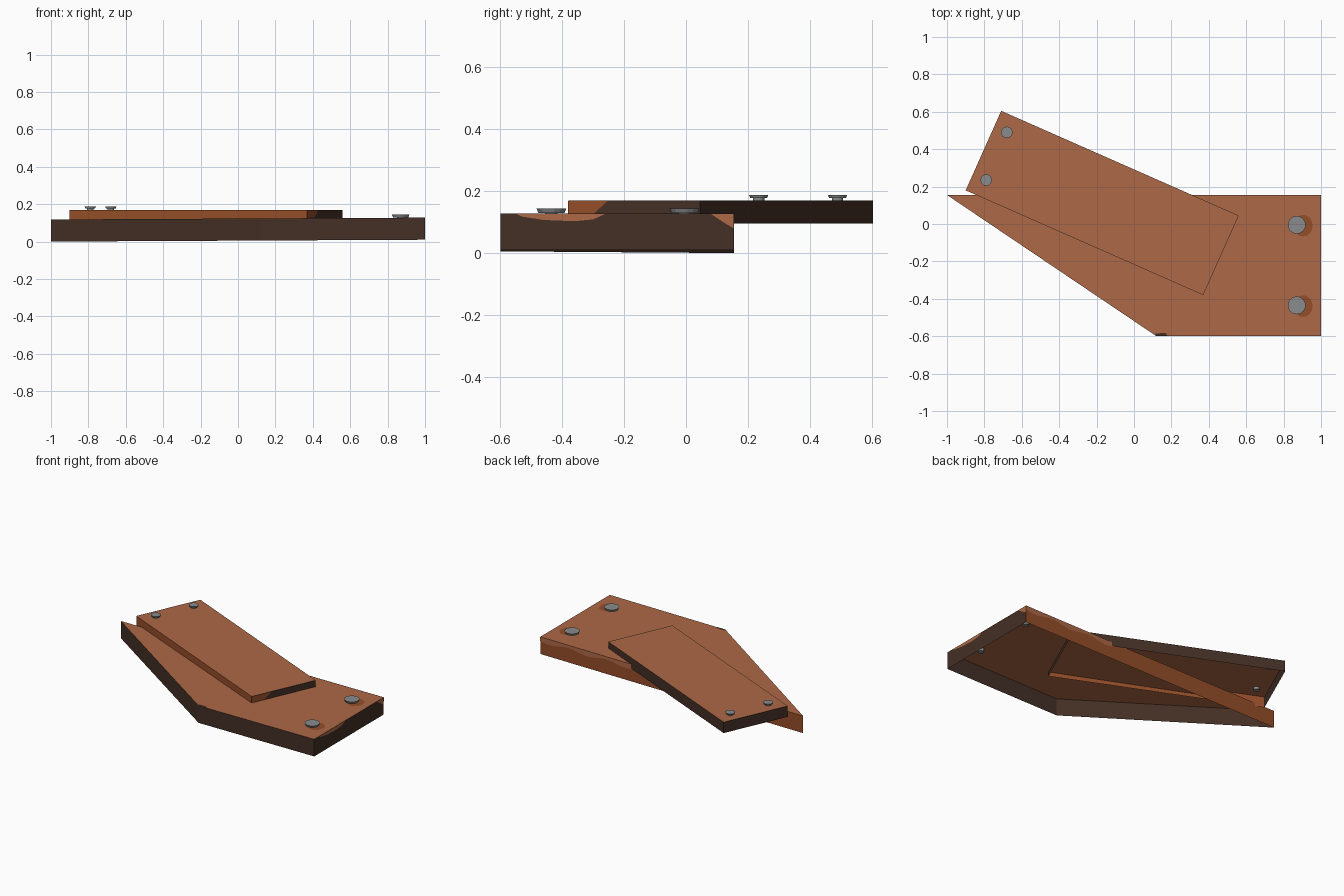
import bpy, bmesh, math

if "Cube" in bpy.data.objects:
    bpy.data.objects.remove(bpy.data.objects["Cube"])

def material(name, rgb):
    m = bpy.data.materials.new(name)
    m.diffuse_color = (*rgb, 1)
    m.use_nodes = True
    m.node_tree.nodes["Principled BSDF"].inputs["Base Color"].default_value = m.diffuse_color
    return m

brown = material("light_rust_brown", (0.42, 0.14, 0.062))
orange = material("deep_rust_orange", (0.30, 0.075, 0.022))
dark = material("dark_rust", (0.058, 0.029, 0.019))
steel = material("bolt_grey", (0.25, 0.26, 0.265))

def finish(bm, name, mats):
    me = bpy.data.meshes.new(name)
    bm.to_mesh(me)
    bm.free()
    for m in mats:
        me.materials.append(m)
    ob = bpy.data.objects.new(name, me)
    bpy.context.collection.objects.link(ob)
    return ob

def tray(name, outline, walls, bottom, top, slope=0.0):
    """Sheet panel with folded-down rims, open underneath.
    walls: material index of the rim starting at each corner."""
    bm = bmesh.new()
    lift = lambda x: slope * (x + 1)
    up = [bm.verts.new((x, y, top + lift(x))) for x, y in outline]
    low = [bm.verts.new((x, y, bottom + lift(x))) for x, y in outline]
    bm.faces.new(up)
    for i in range(len(outline)):
        j = (i + 1) % len(outline)
        f = bm.faces.new((low[i], low[j], up[j], up[i]))
        f.material_index = walls[i]
    return finish(bm, name, (brown, orange, dark))

def patch(name, points, mat):
    """Painted stain as a very thin sheet."""
    bm = bmesh.new()
    bm.faces.new([bm.verts.new(p) for p in points])
    return finish(bm, name, (mat,))

def bolt(name, x, y, z, r, head, shaft_r, shaft):
    """Flared head on a short shaft; z is the top of the head."""
    bm = bmesh.new()
    for r1, r2, z0, z1 in ((r * 0.88, r, z - head, z),
                           (shaft_r, shaft_r, z - head - shaft, z - head)):
        geo = bmesh.ops.create_cone(bm, cap_ends=True, segments=14, radius1=r1,
                                    radius2=r2, depth=z1 - z0)
        bmesh.ops.translate(bm, verts=geo["verts"], vec=(x, y, (z0 + z1) / 2))
    return finish(bm, name, (steel,))

# Large base panel, slightly raised to the right; back rim is orange
tray("base_panel", [(-1, 0.155), (0.12, -0.6), (1, -0.6), (1, 0.155)],
     (2, 2, 2, 1), 0.0, 0.118, 0.005)
# Slanted plank lying through the panel top; front rim is orange
tray("slanted_plank", [(-0.71, 0.605), (-0.9, 0.18), (0.37, -0.38), (0.56, 0.045)],
     (2, 1, 2, 2), 0.095, 0.17)

# Bolts, with stains beside the base ones
for i, y in enumerate((-0.005, -0.435)):
    bolt(f"base_bolt_{i + 1}", 0.87, y, 0.144, 0.048, 0.014, 0.02, 0.025)
    ring = [math.tau * k / 16 for k in range(16)]
    patch(f"bolt_stain_{i + 1}",
          [(0.905 + 0.05 * math.cos(a), y - 0.004 + 0.058 * math.sin(a), 0.1295)
           for a in ring], orange)
for i, (x, y) in enumerate(((-0.68, 0.49), (-0.79, 0.235))):
    bolt(f"plank_bolt_{i + 1}", x, y, 0.188, 0.031, 0.010, 0.018, 0.025)

# Worn light areas along the top of the right rim
patch("right_rim_wear_front", [(1.001, -0.55, 0.127), (1.001, -0.53, 0.118),
      (1.001, -0.46, 0.107), (1.001, -0.36, 0.103), (1.001, -0.30, 0.109),
      (1.001, -0.26, 0.127)], brown)
patch("right_rim_wear_back", [(1.001, 0.08, 0.127), (1.001, 0.12, 0.10),
      (1.001, 0.154, 0.08), (1.001, 0.154, 0.127)], brown)
# Worn wavy band along the top of the back rim
xs = [1 - 0.05 * k for k in range(15)]
top_z = lambda x: 0.118 + 0.005 * (x + 1)
patch("back_rim_wear",
      [(x, 0.156, top_z(x)) for x in xs] +
      [(x, 0.156, top_z(x) - 0.028 - 0.010 * math.sin(22 * x)) for x in reversed(xs)],
      brown)
# Worn end of the plank and dark stain on the front edge
patch("plank_end_wear", [(0.3715, -0.381, 0.128), (0.409, -0.297, 0.128),
      (0.428, -0.254, 0.168), (0.3715, -0.381, 0.168)], orange)
patch("front_edge_stain", [(0.12, -0.6, 0.125), (0.18, -0.6, 0.1255),
      (0.17, -0.583, 0.1255), (0.11, -0.585, 0.125)], dark)
